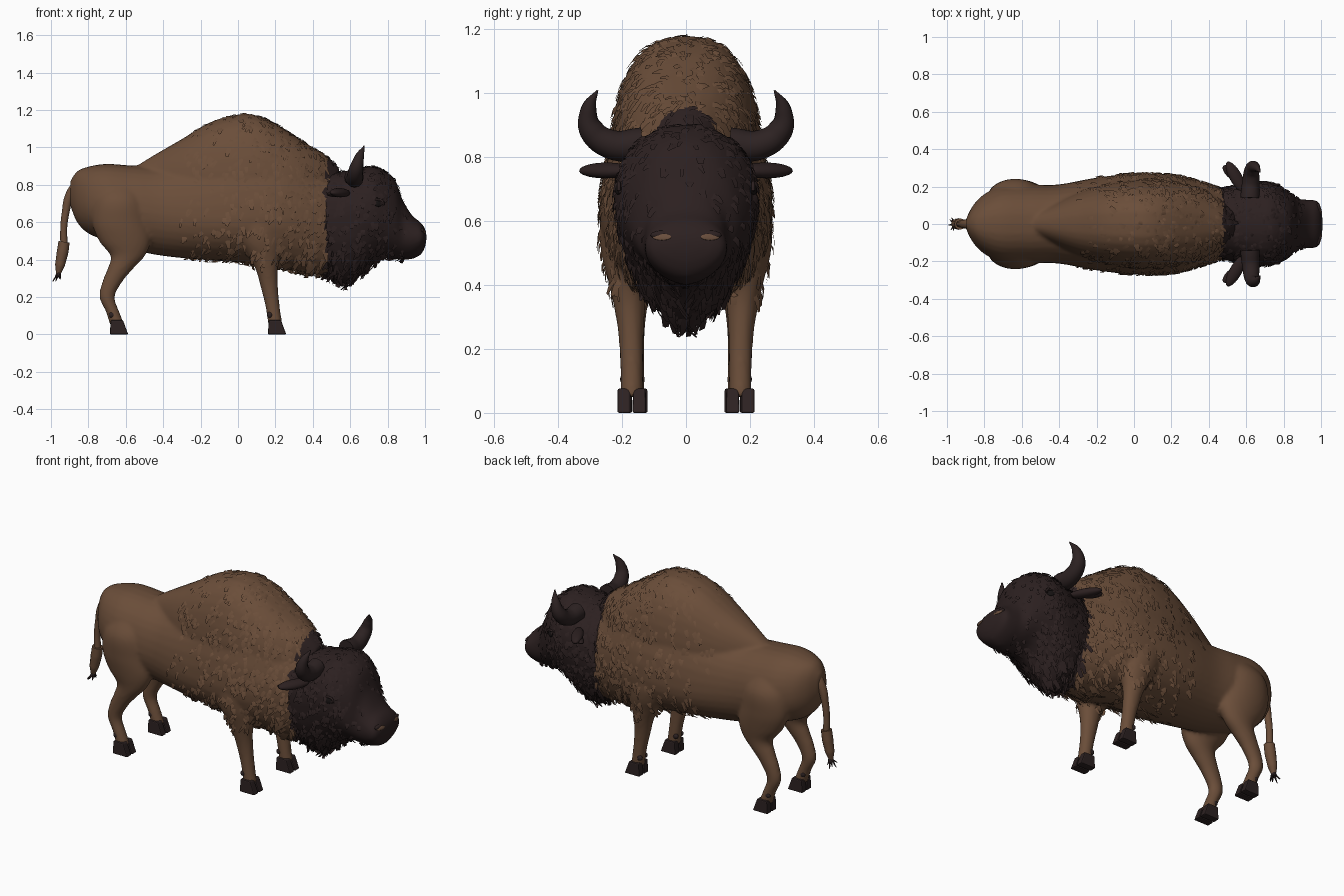
import bpy, bmesh, math, random
from mathutils import Vector
from mathutils.bvhtree import BVHTree

random.seed(4)
if "Cube" in bpy.data.objects:
    bpy.data.objects.remove(bpy.data.objects["Cube"])


def material(name, rgb, rough=0.9):
    m = bpy.data.materials.new(name)
    m.use_nodes = True
    m.diffuse_color = (*rgb, 1)
    node = m.node_tree.nodes["Principled BSDF"]
    node.inputs["Base Color"].default_value = (*rgb, 1)
    node.inputs["Roughness"].default_value = rough
    return m


BROWN = material("brown hide", (0.145, 0.075, 0.041))
DARK = material("dark mane", (0.025, 0.0145, 0.0145))
HORN = material("horn and hoof", (0.026, 0.016, 0.016))
BLACK = material("eye black", (0.008, 0.006, 0.006), 0.3)
TAN = material("nostril tan", (0.14, 0.075, 0.045))


def add(name, bm, *mats):
    mesh = bpy.data.meshes.new(name)
    bm.to_mesh(mesh)
    bm.free()
    for m in mats:
        mesh.materials.append(m)
    for p in mesh.polygons:
        p.use_smooth = True
    ob = bpy.data.objects.new(name, mesh)
    bpy.context.collection.objects.link(ob)
    return ob


def spline(rows, steps=6):
    """Smoothly interpolate rows of numbers."""
    out = []
    for i in range(len(rows) - 1):
        a, b, c, d = (rows[max(0, min(len(rows) - 1, i + k))] for k in (-1, 0, 1, 2))
        for s in range(steps):
            t = s / steps
            out.append([q + t / 2 * (r - p + t * (2 * p - 5 * q + 4 * r - u + t * (3 * (q - r) + u - p)))
                        for p, q, r, u in zip(a, b, c, d)])
    return out + [list(rows[-1])]


def loft(bm, rows, ring, sides=32):
    loops = [[bm.verts.new(ring(row, 2 * math.pi * k / sides)) for k in range(sides)] for row in spline(rows)]
    for a, b in zip(loops, loops[1:]):
        for k in range(sides):
            n = (k + 1) % sides
            bm.faces.new((a[k], a[n], b[n], b[k]))
    bm.faces.new(loops[0][::-1])
    bm.faces.new(loops[-1])


def power(v, e):
    return math.copysign(abs(v) ** e, v)


def trunk_ring(top=0.85, bottom=0.9):
    # row: x, low z, widest z, high z, half width
    def ring(r, a):
        c, s = math.cos(a), math.sin(a)
        z = r[2] + (c * (r[3] - r[2]) if c > 0 else c * (r[2] - r[1]))
        return (r[0], r[4] * power(s, top if c > 0 else bottom), z)
    return ring


def leg_ring(side):
    # row: z, x, y, x radius, y radius
    return lambda r, a: (r[1] + r[3] * math.cos(a), side * (r[2] + r[4] * math.sin(a)), r[0])


def fuse(name, bm, mats, voxel, smooth):
    """Melt overlapping lofts into a single skin."""
    bmesh.ops.recalc_face_normals(bm, faces=bm.faces)
    ob = add(name, bm, *mats)
    mod = ob.modifiers.new("fuse", "REMESH")
    mod.mode, mod.voxel_size, mod.use_smooth_shade = "VOXEL", voxel, True
    mod = ob.modifiers.new("soften", "SMOOTH")
    mod.iterations = smooth
    graph = bpy.context.evaluated_depsgraph_get()
    mesh = bpy.data.meshes.new_from_object(ob.evaluated_get(graph))
    ob.modifiers.clear()
    ob.data = mesh
    mesh.materials.clear()
    for m in mats:
        mesh.materials.append(m)
    for p in mesh.polygons:
        p.use_smooth = True
        p.material_index = int(len(mats) > 1 and p.center.x > 0.475)
    return ob


# Trunk, hump and legs
bm = bmesh.new()
loft(bm, [(-.897, .69, .75, .82, .03), (-.86, .6, .72, .872, .1), (-.8, .54, .7, .897, .16),
          (-.7, .5, .68, .912, .205), (-.55, .45, .66, .902, .21), (-.4, .42, .64, .9, .212),
          (-.2, .4, .62, .95, .248), (0, .385, .62, 1.02, .27), (.2, .36, .62, 1.02, .264),
          (.35, .33, .62, .95, .228), (.52, .31, .6, .86, .17)], trunk_ring())
loft(bm, [(-.56, .82, .85, .89, .04), (-.45, .7, .8, .958, .1), (-.3, .6, .8, 1.045, .168),
          (-.15, .6, .8, 1.134, .212), (0, .6, .8, 1.176, .234), (.1, .6, .8, 1.171, .237),
          (.2, .6, .8, 1.128, .226), (.3, .58, .8, 1.064, .205), (.4, .55, .76, 1.0, .17),
          (.48, .5, .72, .95, .12), (.54, .5, .7, .89, .07)], trunk_ring(.78))
for side in (1, -1):
    loft(bm, [(.82, -.63, .1, .1, .06), (.72, -.635, .138, .135, .095), (.6, -.63, .15, .15, .09),
              (.5, -.605, .155, .138, .075), (.42, -.59, .16, .092, .056), (.35, -.63, .163, .068, .046),
              (.28, -.673, .165, .053, .038), (.2, -.7, .165, .041, .034), (.12, -.67, .165, .036, .034),
              (.05, -.645, .165, .04, .035)], leg_ring(side))
    loft(bm, [(.75, .08, .15, .12, .06), (.6, .1, .178, .13, .088), (.5, .12, .185, .112, .08),
              (.42, .142, .183, .085, .062), (.34, .155, .177, .058, .05), (.25, .168, .172, .046, .04),
              (.15, .185, .17, .038, .036), (.05, .2, .17, .038, .035)], leg_ring(side))
hide = fuse("body", bm, [BROWN, DARK], .011, 4)

# Head with mane and beard
bm = bmesh.new()
loft(bm, [(.465, .33, .62, .87, .188), (.52, .295, .62, .872, .2), (.58, .27, .64, .875, .21),
          (.65, .31, .66, .888, .222), (.72, .37, .67, .9, .222), (.78, .402, .64, .878, .2),
          (.84, .402, .58, .825, .165), (.88, .4, .53, .72, .135), (.93, .403, .52, .638, .13),
          (.975, .425, .52, .6, .125), (.997, .46, .52, .57, .098), (1.007, .5, .52, .54, .04)],
     trunk_ring(.88, 1.25))
head = fuse("head", bm, [DARK], .011, 3)


# Shaggy fur locks laid over the skin
def fur(name, source, count, mats, keep, length):
    polys = source.data.polygons
    bm = bmesh.new()
    made = 0
    while made < count:
        p = random.choice(polys)
        c, n = p.center, p.normal
        if random.random() > keep(c):
            continue
        made += 1
        flow = Vector((random.uniform(-1.2, .3), random.uniform(-.5, .5), -1))
        flow = (flow - n * flow.dot(n)).normalized()
        across = flow.cross(n).normalized()
        size = length(c) * random.uniform(.6, 1.3)
        wide = random.uniform(.006, .014)
        pairs = []
        for t, lift, w in ((0, -.003, .8), (.5, .006, 1), (1, .007, random.uniform(.3, .8))):
            mid = c + flow * size * t + n * lift + Vector((0, 0, -.15 * size * t * t))
            pairs.append([bm.verts.new(mid + across * wide * w * s) for s in (-1, 1)])
        for a, b in zip(pairs, pairs[1:]):
            f = bm.faces.new((a[0], b[0], b[1], a[1]))
            f.material_index = int(len(mats) > 1 and c.x > .475)
    add(name, bm, *mats)


fur("body_fur", hide, 1300, [BROWN, DARK],
    lambda c: 0 if c.z < .37 and c.x < .24 or c.x < -.3 else min(1, (c.x + .35) * 1.6),
    lambda c: .055 if c.z < .5 and c.x > .22 else .042)
fur("head_fur", head, 900, [DARK],
    lambda c: 0 if c.x > .9 else 1 if c.x < .8 else .3,
    lambda c: .055 if c.z < .45 and c.x < .75 else .034)


# Rounded tubes
def tube(name, pts, mat):
    cu = bpy.data.curves.new(name, "CURVE")
    cu.dimensions = "3D"
    cu.bevel_depth, cu.bevel_resolution, cu.resolution_u = 1, 4, 8
    cu.use_fill_caps = True
    sp = cu.splines.new("BEZIER")
    sp.bezier_points.add(len(pts) - 1)
    for bp, (x, y, z, r) in zip(sp.bezier_points, pts):
        bp.co, bp.radius = (x, y, z), r
        bp.handle_left_type = bp.handle_right_type = "AUTO"
    cu.materials.append(mat)
    ob = bpy.data.objects.new(name, cu)
    bpy.context.collection.objects.link(ob)


def ball(name, loc, scale, mat, turn=None):
    bm = bmesh.new()
    bmesh.ops.create_uvsphere(bm, u_segments=20, v_segments=12, radius=1)
    ob = add(name, bm, mat)
    ob.location, ob.scale = loc, scale
    if turn:
        ob.rotation_euler = turn


def hoof(name, x, y):
    bm = bmesh.new()
    bmesh.ops.create_cube(bm, size=1)
    for v in bm.verts:
        high = v.co.z > 0
        v.co.x = x + ((.03 if high else .058) if v.co.x > 0 else (-.036 if high else -.04))
        v.co.y, v.co.z = y + v.co.y * (.04 if high else .042), .076 * high
    bmesh.ops.bevel(bm, geom=bm.edges[:], offset=.006, segments=2, affect="EDGES", profile=.5)
    ob = add(name, bm, HORN)
    ob.data.shade_flat()


head_tree = BVHTree.FromPolygons([v.co for v in head.data.vertices], [p.vertices for p in head.data.polygons])
for side, tag in ((1, "left"), (-1, "right")):
    tube(tag + "_horn", [(.62, side * .14, .84, .052), (.625, side * .23, .838, .046), (.632, side * .296, .885, .039),
                         (.65, side * .304, .95, .025), (.675, side * .277, 1.008, .003)], HORN)
    # Ears are two folded leaves
    ball(tag + "_ear", (.545, side * .25, .758), (.095, .034, .024), DARK, (.25 * side, 0, side * 2.08))
    ball(tag + "_ear_fold", (.53, side * .265, .752), (.07, .03, .016), DARK, (-.3 * side, 0, side * 2.45))
    # Hooves and dewclaws
    for where, x, y in (("front", .2, .17), ("hind", -.645, .165)):
        for claw, off in (("inner", -.024), ("outer", .024)):
            hoof(f"{tag}_{where}_{claw}_hoof", x, side * (y + off))
            ball(f"{tag}_{where}_{claw}_dewclaw", (x - .03, side * (y + off), .105), (.016, .012, .016), HORN)
    # Eyes and nostrils sit on the skin
    hit, normal, _, _ = head_tree.ray_cast(Vector((.75, side, .7)), Vector((0, -side, 0)))
    ball(tag + "_eye", hit, (.022, .018, .008), BLACK, normal.to_track_quat("Z", "Y").to_euler())
    tube(tag + "_eyelid", [(hit.x + .028 * math.cos(a), hit.y, hit.z + .02 * math.sin(a), .006)
                           for a in (-.3, .6, 1.57, 2.5, 3.4)], DARK)
    hit, normal, _, _ = head_tree.ray_cast(Vector((2, side * .075, .55)), Vector((-1, 0, 0)))
    ball(tag + "_nostril", hit, (.03, .011, .004), TAN, normal.to_track_quat("Z", "Y").to_euler())
    ball(tag + "_nostril_rim", hit + Vector((-.012, 0, .006)), (.012, .036, .014), DARK)

# Tail with a tuft and loose strands
tube("tail", [(-.86, 0, .8, .03), (-.9, 0, .74, .025), (-.922, 0, .65, .02), (-.932, 0, .56, .018),
              (-.93, 0, .48, .02)], BROWN)
tube("tail_tuft", [(-.93, 0, .495, .03), (-.938, 0, .44, .031), (-.952, 0, .37, .026), (-.962, 0, .315, .01)], BROWN)
for i in range(9):
    a = i * 2.4
    tube("tail_strand", [(-.95, 0, .36, .009), (-.96 + .008 * math.cos(a), .012 * math.sin(a), .32, .006),
                         (-.969 + .022 * math.cos(a), .035 * math.sin(a), random.uniform(.28, .31), .002)], DARK)
